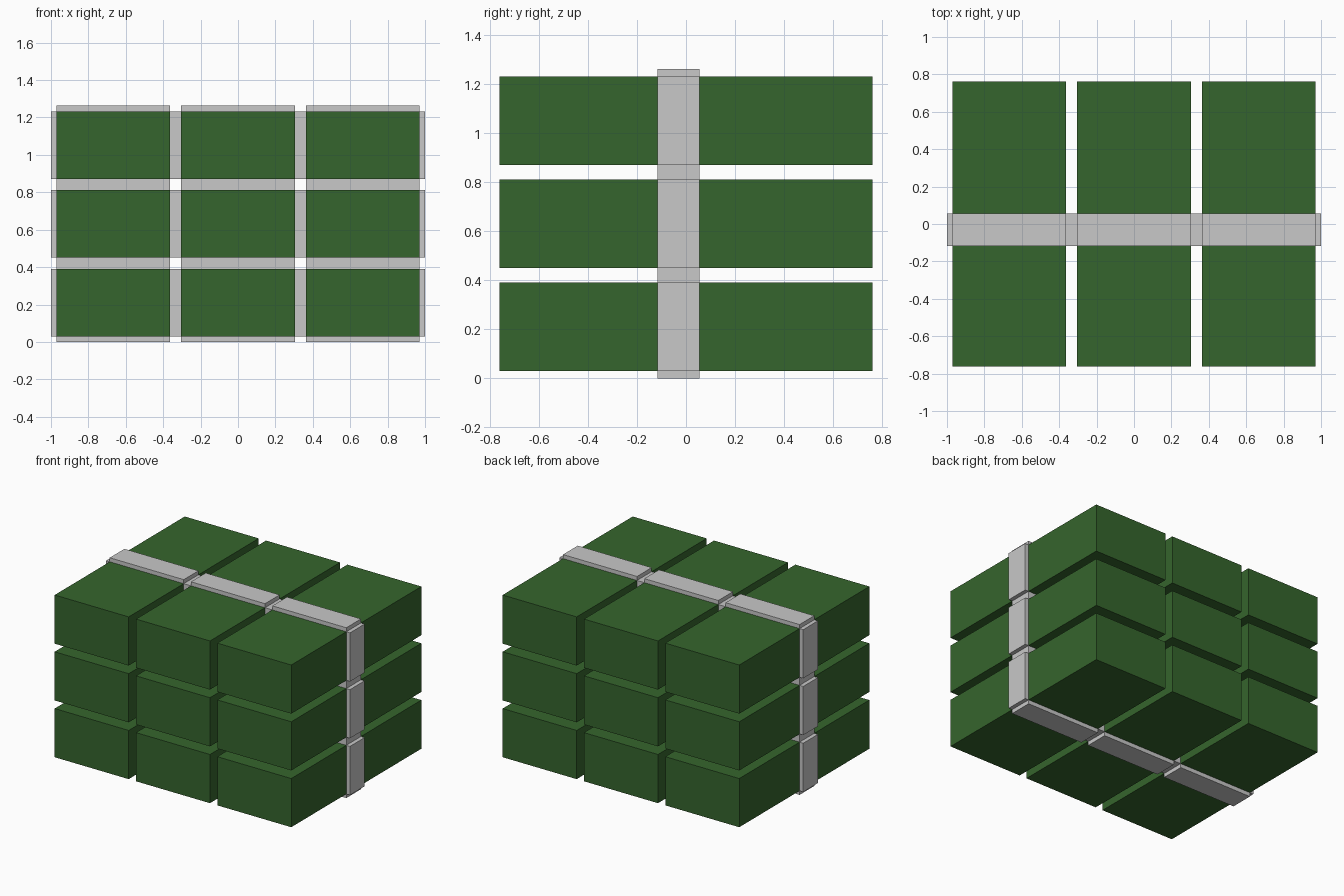
import bpy, bmesh
from mathutils import Matrix, Vector

cube = bpy.data.objects.get("Cube")
if cube:
    bpy.data.objects.remove(cube, do_unlink=True)

BUNDLE = Vector((0.607, 1.524, 0.361))   # size of one bundle
BAND = 0.03                              # band thickness
BAND_WIDTH = 0.172
BAND_Y = -0.031
PITCH_X = BUNDLE.x + 2 * BAND
PITCH_Z = BUNDLE.z + 2 * BAND


def material(name, color):
    mat = bpy.data.materials.new(name)
    mat.use_nodes = True
    mat.diffuse_color = color
    mat.node_tree.nodes["Principled BSDF"].inputs["Base Color"].default_value = color
    return mat


def box_mesh(name, boxes, mat):
    """Mesh made of boxes given as (size, centre)."""
    bm = bmesh.new()
    for size, centre in boxes:
        bmesh.ops.create_cube(bm, size=1, matrix=Matrix.LocRotScale(centre, None, size))
    mesh = bpy.data.meshes.new(name)
    bm.to_mesh(mesh)
    bm.free()
    mesh.materials.append(mat)
    return mesh


green = material("banknote green", (0.036, 0.130, 0.026, 1))
grey = material("paper band grey", (0.58, 0.58, 0.58, 1))

# Plain bundle block
bundle = box_mesh("bundle", [(BUNDLE, Vector())], green)

# Band wrapped around the bundle, with open corners
centre = Vector((0, BAND_Y, 0))
band = box_mesh("band", [
    (Vector((BUNDLE.x + 2 * BAND, BAND_WIDTH, BUNDLE.z)), centre),
    (Vector((BUNDLE.x, BAND_WIDTH, BUNDLE.z + 2 * BAND)), centre),
], grey)

# Three by three stack
for row, level in enumerate(("bottom", "middle", "top")):
    for col, side in enumerate(("right", "centre", "left")):
        for mesh in (bundle, band):
            obj = bpy.data.objects.new(f"{level}_{side}_{mesh.name}", mesh)
            obj.location = ((col - 1) * PITCH_X, 0, (row + 0.5) * PITCH_Z)
            bpy.context.collection.objects.link(obj)
